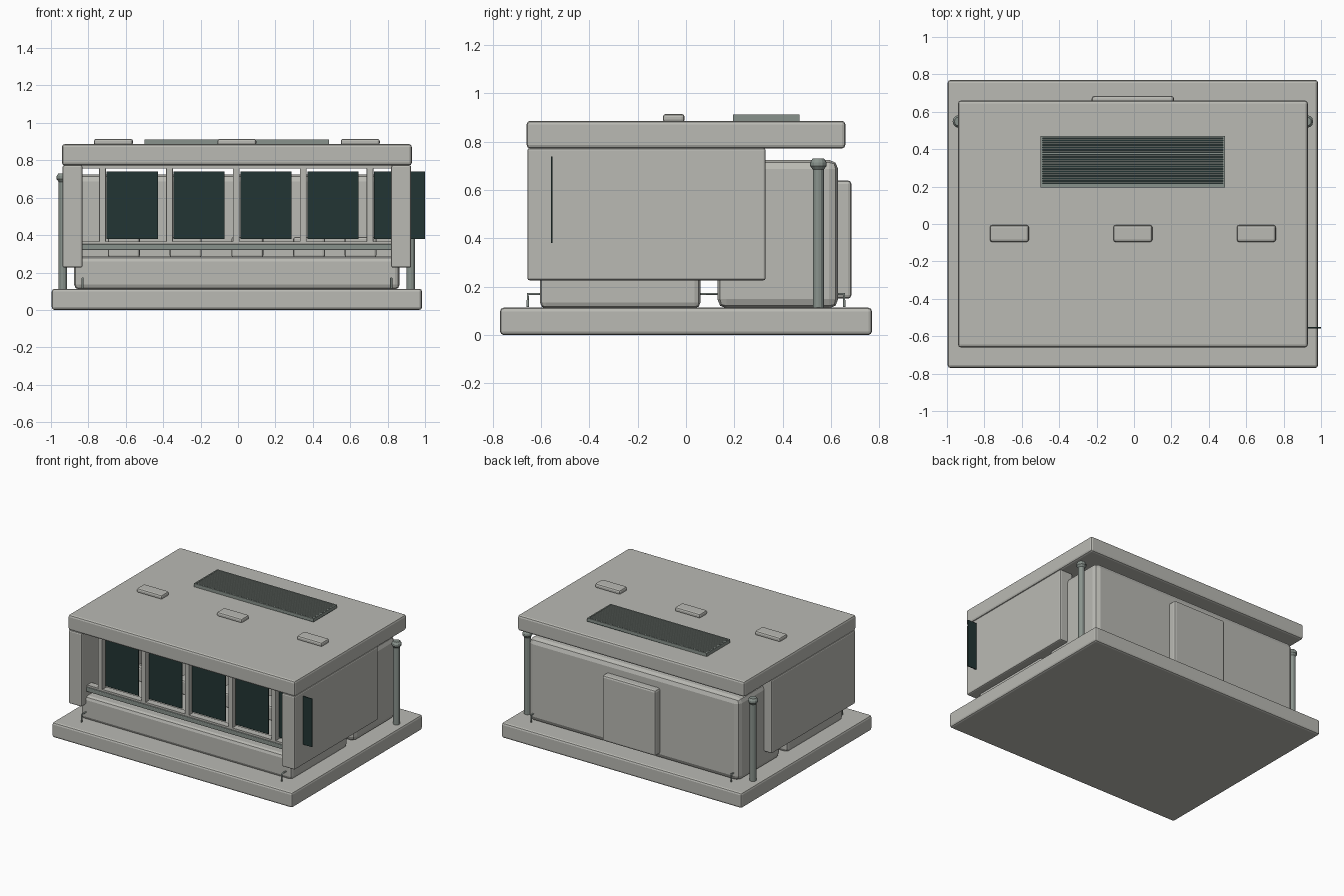
import bpy, bmesh
from mathutils import Vector

cube = bpy.data.objects.get("Cube")
if cube:
    bpy.data.objects.remove(cube, do_unlink=True)

CX = -0.006  # centre line of the building


def material(name, rgb):
    m = bpy.data.materials.new(name)
    m.use_nodes = True
    color = (*rgb, 1.0)
    m.diffuse_color = color
    m.node_tree.nodes["Principled BSDF"].inputs["Base Color"].default_value = color
    return m


WALL = material("warm_grey", (0.49, 0.49, 0.455))
METAL = material("green_grey_metal", (0.25, 0.29, 0.265))
GLASS = material("dark_teal_glass", (0.016, 0.036, 0.034))


def finish(name, bm, mat):
    mesh = bpy.data.meshes.new(name)
    bm.to_mesh(mesh)
    bm.free()
    mesh.materials.append(mat)
    ob = bpy.data.objects.new(name, mesh)
    bpy.context.collection.objects.link(ob)
    return ob


def box(name, x, y, z, mat=WALL, bevel=0.0, segments=2):
    """Box from its (low, high) range on each axis, with bevelled edges."""
    bm = bmesh.new()
    bmesh.ops.create_cube(bm, size=1)
    for v in bm.verts:
        v.co = Vector([(r[0] + r[1]) / 2 + c * (r[1] - r[0])
                       for r, c in zip((x, y, z), v.co)])
    if bevel:
        bmesh.ops.bevel(bm, geom=bm.edges[:], offset=bevel, segments=segments,
                        profile=0.5, affect='EDGES')
    return finish(name, bm, mat)


def wide(half):
    return (CX - half, CX + half)


def lathe(name, x, y, profile, mat, sides=12):
    """Upright turned part from (radius, height) points."""
    bm = bmesh.new()
    rings = []
    for r, z in profile:
        ring = bmesh.ops.create_circle(bm, segments=sides, radius=r)["verts"]
        for v in ring:
            v.co += Vector((x, y, z))
        rings.append(ring)
    for a, b in zip(rings, rings[1:]):
        for i in range(sides):
            j = (i + 1) % sides
            bm.faces.new((a[i], a[j], b[j], b[i]))
    bm.faces.new(rings[0][::-1])
    bm.faces.new(rings[-1])
    return finish(name, bm, mat)


def pipe(name, points, radius):
    curve = bpy.data.curves.new(name, 'CURVE')
    curve.dimensions = '3D'
    curve.bevel_depth = radius
    curve.bevel_resolution = 1
    curve.use_fill_caps = True
    spline = curve.splines.new('POLY')
    spline.points.add(len(points) - 1)
    for p, co in zip(spline.points, points):
        p.co = (*co, 1)
    curve.materials.append(METAL)
    bpy.context.collection.objects.link(bpy.data.objects.new(name, curve))


# Main masses
box("base_slab", wide(0.99), (-0.77, 0.77), (0, 0.113), bevel=0.015)
box("roof_slab", wide(0.935), (-0.66, 0.66), (0.772, 0.887), bevel=0.015)
box("front_counter", wide(0.87), (-0.605, 0.06), (0.11, 0.285), bevel=0.025)
box("rear_block", wide(0.87), (0.13, 0.63), (0.11, 0.725), bevel=0.038)
box("rear_door", wide(0.22), (0.6, 0.685), (0.15, 0.64), bevel=0.015)

# Side walls, corner poles and service pipes
for side, label in ((-1, "right"), (1, "left")):
    x = sorted((CX + side * 0.825, CX + side * 0.932))
    box(label + "_wall", x, (-0.657, 0.33), (0.226, 0.774), bevel=0.01)
    lathe(label + "_pole", CX + side * 0.93, 0.548,
          [(0.023, 0.11), (0.023, 0.685), (0.034, 0.7), (0.034, 0.715), (0.024, 0.73)], METAL)
    px = CX + side * 0.825
    pipe(label + "_pipe", [(px, -0.655, 0.115), (px, -0.655, 0.17),
                           (px, 0.655, 0.17), (px, 0.655, 0.115)], 0.006)

# Window band: rails, then repeated posts and panes
box("window_sill", wide(0.83), (-0.6, -0.53), (0.32, 0.352), METAL, 0.006)
box("sill_cap", wide(0.83), (-0.59, -0.54), (0.352, 0.366), WALL)
box("window_head", wide(0.83), (-0.59, -0.54), (0.755, 0.775), WALL)
for i in range(5):
    x = -0.702 + i * 0.3575
    box(f"window_post_{i + 1}", (x - 0.04, x - 0.004), (-0.59, -0.54), (0.36, 0.76), bevel=0.005)
    box(f"window_pane_{i + 1}", (x, x + 0.273), (-0.558, -0.552), (0.38, 0.74), GLASS)

# Boxes standing on the counter
for i, x in enumerate((-0.61, -0.28, 0.05, 0.38, 0.655)):
    box(f"counter_box_{i + 1}", (x - 0.085, x + 0.085), (-0.2, -0.05), (0.28, 0.39), bevel=0.012)

# Roof caps
for i in (-1, 0, 1):
    x = CX + i * 0.66
    box(f"roof_cap_{i + 2}", (x - 0.104, x + 0.104), (-0.096, -0.006), (0.88, 0.915), bevel=0.012)

# Roof grille: frame and slats
gx, gy, gz = (-0.5, 0.486), (0.195, 0.47), (0.88, 0.912)
rim = 0.01
for n, y in enumerate((gy[0], gy[1] - rim)):
    box(f"grille_long_rim_{n + 1}", gx, (y, y + rim), gz, METAL)
for n, x in enumerate((gx[0], gx[1] - rim)):
    box(f"grille_short_rim_{n + 1}", (x, x + rim), gy, gz, METAL)
slats = 20
step = (gy[1] - gy[0] - 2 * rim) / slats
box("grille_bed", gx, gy, (0.88, 0.891), GLASS)
for i in range(slats):
    y = gy[0] + rim + (i + 0.5) * step
    box(f"grille_slat_{i + 1}", gx, (y - step * 0.33, y + step * 0.33), (0.89, 0.908), METAL)
